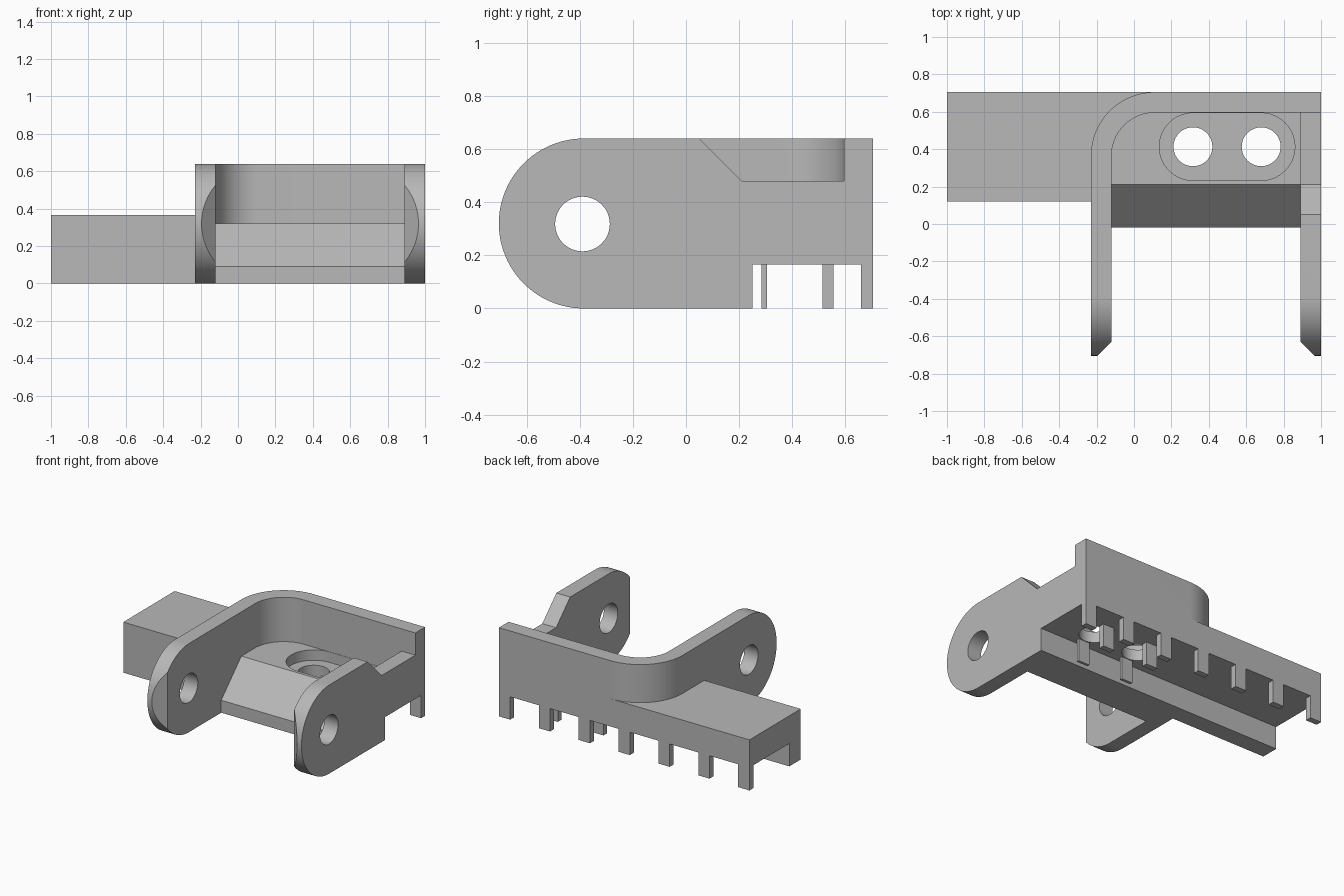
import bpy, bmesh, math
from mathutils import Vector

cube = bpy.data.objects.get("Cube")
if cube:
    bpy.data.objects.remove(cube, do_unlink=True)

grey = bpy.data.materials.new("plain_grey")
grey.use_nodes = True
COLOUR = (0.48, 0.48, 0.48, 1)
grey.diffuse_color = COLOUR
grey.node_tree.nodes["Principled BSDF"].inputs["Base Color"].default_value = COLOUR


def arc(cx, cy, r, start, end, steps=32):
    """Points on an arc, angles in degrees."""
    angles = [math.radians(start + (end - start) * i / steps) for i in range(steps + 1)]
    return [(cx + r * math.cos(a), cy + r * math.sin(a)) for a in angles]


def prism(name, points, low, high, axis="z"):
    """Extrude a 2D outline: (x, y) along z, or (y, z) along x."""
    def place(p, d):
        return Vector((p[0], p[1], d)) if axis == "z" else Vector((d, p[0], p[1]))
    bm = bmesh.new()
    bottom = bm.faces.new([bm.verts.new(place(p, low)) for p in points])
    grown = bmesh.ops.extrude_face_region(bm, geom=[bottom])["geom"]
    shift = place((0, 0), high - low)
    bmesh.ops.translate(bm, vec=shift, verts=[g for g in grown if isinstance(g, bmesh.types.BMVert)])
    bmesh.ops.recalc_face_normals(bm, faces=bm.faces)
    mesh = bpy.data.meshes.new(name)
    bm.to_mesh(mesh)
    bm.free()
    mesh.materials.append(grey)
    obj = bpy.data.objects.new(name, mesh)
    bpy.context.collection.objects.link(obj)
    return obj


def rect(x0, x1, y0, y1):
    return [(x0, y0), (x1, y0), (x1, y1), (x0, y1)]


def circle(cx, cy, r):
    return arc(cx, cy, r, 0, 360, 48)[:-1]


def combine(target, tool, operation):
    """Apply a boolean and discard the tool object."""
    mod = target.modifiers.new(operation.lower(), "BOOLEAN")
    mod.operation, mod.solver, mod.object = operation, "EXACT", tool
    bpy.ops.object.select_all(action="DESELECT")
    target.select_set(True)
    bpy.context.view_layer.objects.active = target
    bpy.ops.object.modifier_apply(modifier=mod.name)
    bpy.data.objects.remove(tool, do_unlink=True)


TOP, BACK, WALL_BACK = 0.64, 0.705, 0.595
LEFT_OUT, LEFT_IN, RIGHT_IN = -0.23, -0.12, 0.89
CORNER_X, CORNER_Y = 0.11, 0.365
CEILING = 0.165
HOLES_X, HOLES_Y = (0.315, 0.68), 0.413

# Bracket outline with one rounded rear corner, joined to the side bar
bracket = prism("bracket_body",
                [(LEFT_OUT, -0.8), (1, -0.8), (1, BACK)]
                + arc(CORNER_X, CORNER_Y, BACK - CORNER_Y, 90, 180), 0, TOP)
combine(bracket, prism("side_bar", rect(-1, CORNER_X, 0.12, BACK), 0, 0.365), "UNION")

# Open interior, flared at the front for the bevelled lug tips
cavity = ([(LEFT_IN - 0.27, -0.9), (RIGHT_IN + 0.27, -0.9), (RIGHT_IN, -0.63), (RIGHT_IN, WALL_BACK)]
          + arc(CORNER_X, CORNER_Y, WALL_BACK - CORNER_Y, 90, 180) + [(LEFT_IN, -0.63)])
combine(bracket, prism("cavity", cavity, -0.1, 1), "DIFFERENCE")

# Rounded lug ends
side = [(0.9, 0), (0.9, TOP)] + arc(-0.385, TOP / 2, TOP / 2, 90, 270, 48)
combine(bracket, prism("side_profile", side, -1.2, 1.2, "x"), "INTERSECT")

# Sloped floor slab between the lugs
slab = [(-0.02, 0), (0.65, 0), (0.65, 0.32), (0.21, 0.32), (-0.02, 0.09)]
combine(bracket, prism("floor_slab", slab, -0.17, 0.95, "x"), "UNION")

# Pivot holes and the lowered edge of the left lug
combine(bracket, prism("pivot_hole", circle(-0.39, 0.318, 0.103), -0.6, 1.2, "x"), "DIFFERENCE")
dip = [(-0.05, 0.74), (0.21, 0.48), (WALL_BACK, 0.48), (WALL_BACK, 0.74)]
combine(bracket, prism("lug_dip", dip, 0.86, 1.2, "x"), "DIFFERENCE")

# Slotted recess with two through holes
slot = arc(HOLES_X[1], HOLES_Y, 0.18, -90, 90) + arc(HOLES_X[0], HOLES_Y, 0.18, 90, 270)
combine(bracket, prism("recess", slot, 0.245, 0.4), "DIFFERENCE")
for x in HOLES_X:
    combine(bracket, prism("screw_hole", circle(x, HOLES_Y, 0.104), 0.1, 0.5), "DIFFERENCE")

# Underside channel and the comb of teeth along the back
channel = rect(0.25, 0.66, -0.1, CEILING)
combine(bracket, prism("channel", channel, -1.2, 1.2, "x"), "DIFFERENCE")
TEETH, TOOTH = 7, 0.09
pitch = (2 - TOOTH) / (TEETH - 1)
for i in range(TEETH - 1):
    start = -1 + i * pitch + TOOTH
    gap = prism("comb_gap", rect(start, start + pitch - TOOTH, 0.6, 0.8), -0.1, CEILING)
    combine(bracket, gap, "DIFFERENCE")

# Small posts in the channel either side of each hole
for x in HOLES_X:
    for y0, y1 in ((0.285, 0.305), (0.515, 0.555)):
        prism("channel_post", rect(x - 0.045, x + 0.045, y0, y1), 0, CEILING + 0.01)

bpy.ops.object.select_all(action="DESELECT")
bracket.select_set(True)
bpy.context.view_layer.objects.active = bracket
bpy.ops.object.shade_smooth_by_angle(angle=math.radians(25))
